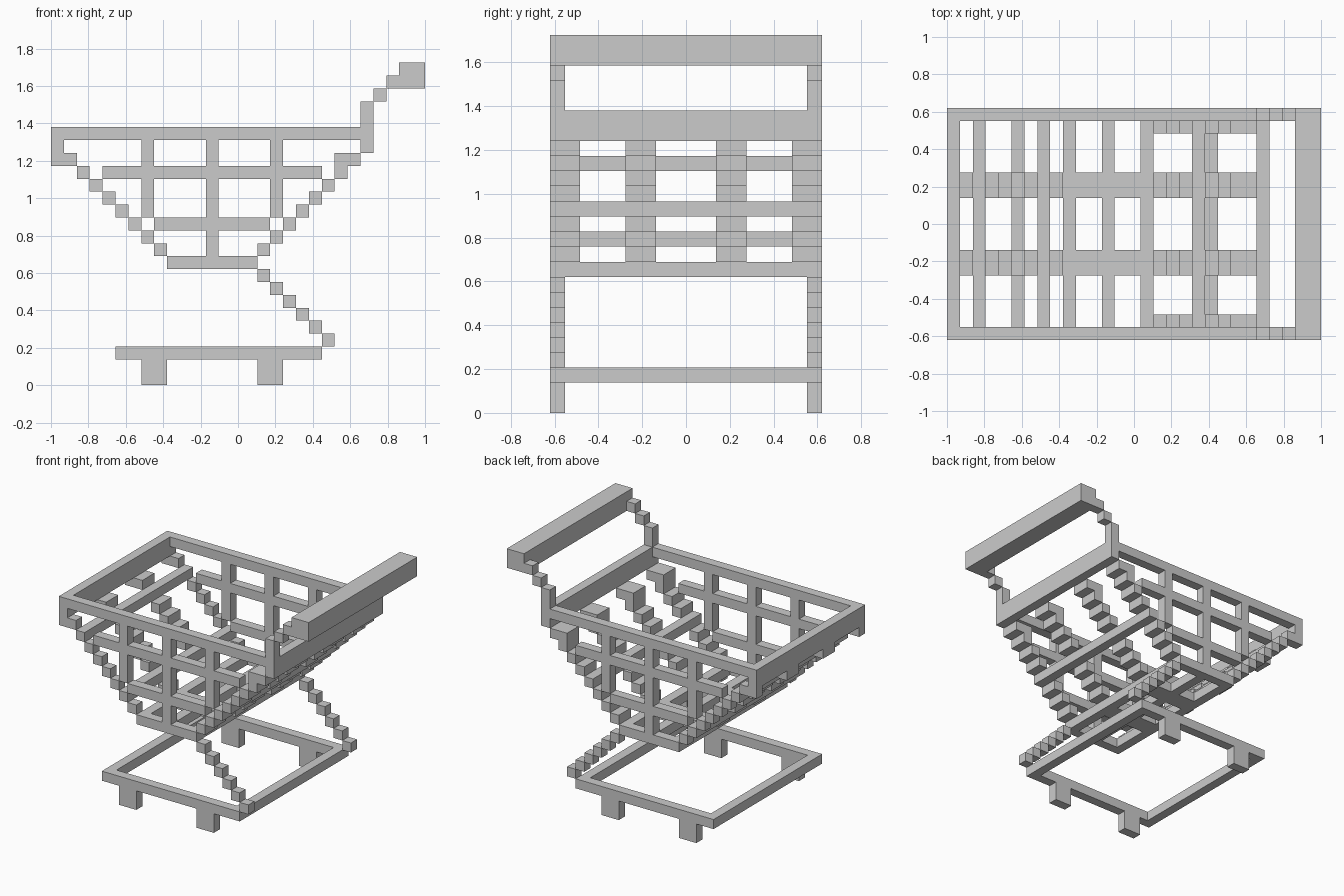
import bpy, bmesh
from mathutils import Vector, Matrix

if "Cube" in bpy.data.objects:
    bpy.data.objects.remove(bpy.data.objects["Cube"])

U = 2 / 29                       # one block
NY = 18                          # blocks across the cart

mat = bpy.data.materials.new("light_grey_metal")
mat.diffuse_color = (0.6, 0.6, 0.6, 1)
mat.use_nodes = True
mat.node_tree.nodes["Principled BSDF"].inputs["Base Color"].default_value = mat.diffuse_color


def build(name, boxes):
    """Each box: (x0, x1, y0, y1, z0, z1) in blocks, end values exclusive."""
    bm = bmesh.new()
    for x0, x1, y0, y1, z0, z1 in boxes:
        size = Vector((x1 - x0, y1 - y0, z1 - z0)) * U
        mid = Vector(((x0 + x1) / 2 - 14.5, (y0 + y1) / 2 - NY / 2, (z0 + z1) / 2)) * U
        bmesh.ops.create_cube(bm, size=1, matrix=Matrix.Translation(mid) @ Matrix.Diagonal((*size, 1)))
    me = bpy.data.meshes.new(name)
    bm.to_mesh(me)
    bm.free()
    me.materials.append(mat)
    ob = bpy.data.objects.new(name, me)
    bpy.context.collection.objects.link(ob)
    return ob


def both(boxes):
    """Add the mirror image across y."""
    return boxes + [(a, b, NY - d, NY - c, e, f) for a, b, c, d, e, f in boxes]


def stairs(start, step, k0, k1, y0, y1):
    return [(start + step * n, start + step * n + 1, y0, y1, k0 + n, k0 + n + 1)
            for n in range(k1 - k0)]


# wheels and base frame
build("wheels", both([(i, i + 2, 0, 1, 0, 2) for i in (7, 16)]))
build("base_frame", both([(5, 21, 0, 1, 2, 3)]) + [(i, i + 1, 1, 17, 2, 3) for i in (5, 20)])

# stepped legs
build("legs", both(stairs(21, -1, 3, 9, 0, 1)))

# basket floor grid
build("basket_floor", both([(9, 16, 0, 1, 9, 10)])
      + [(i, i + 1, 1, 17, 9, 10) for i in (9, 12, 15)]
      + both([(a, b, 5, 7, 9, 10) for a, b in ((10, 12), (13, 15))]))

# sloping front slats (toward -x) with cross bars
front = []
for y0, y1 in ((0, 1), (5, 7)):
    front += stairs(8, -1, 10, 17, y0, y1) + [(0, 2, y0, y1, 17, 18)]
build("front_slats", both(front))
gaps = ((1, 5), (7, 11), (13, 17))
build("front_cross_bars", [(i, i + 1, a, b, k, k + 1) for i, k in ((7, 11), (2, 16)) for a, b in gaps])

# sloping rear slats (toward +x) with cross bar
rear = []
for y0, y1 in ((0, 2), (5, 7)):
    rear += stairs(16, 1, 10, 17, y0, y1) + [(22, 24, y0, y1, 17, 18)]
build("rear_slats", both(rear))
build("rear_cross_bar", [(19, 20, a, b, 13, 14) for a, b in ((2, 5), (7, 11), (13, 16))])

# side wall grids
side = [(12, 13, 0, 1, 10, 19)]
side += [(i, i + 1, 0, 1, a, b) for i in (7, 17) for a, b in ((13, 16), (17, 19))]
side += [(8, 12, 0, 1, 12, 13), (13, 17, 0, 1, 12, 13)]
side += [(4, 12, 0, 1, 16, 17), (13, 21, 0, 1, 16, 17), (7, 8, 0, 1, 16, 17)][:2]
build("side_walls", both(side))

# top rim
build("basket_rim", both([(1, 24, 0, 1, 19, 20)])
      + [(i, i + 1, 0, NY, 18, 20) for i in (0, 24)])

# handle with stepped arms
build("handle_arms", both([(24, 25, 0, 1, 20, 22), (25, 26, 0, 1, 22, 23), (26, 27, 0, 1, 23, 24)]))
build("handle", [(27, 29, 0, NY, 23, 25)])
